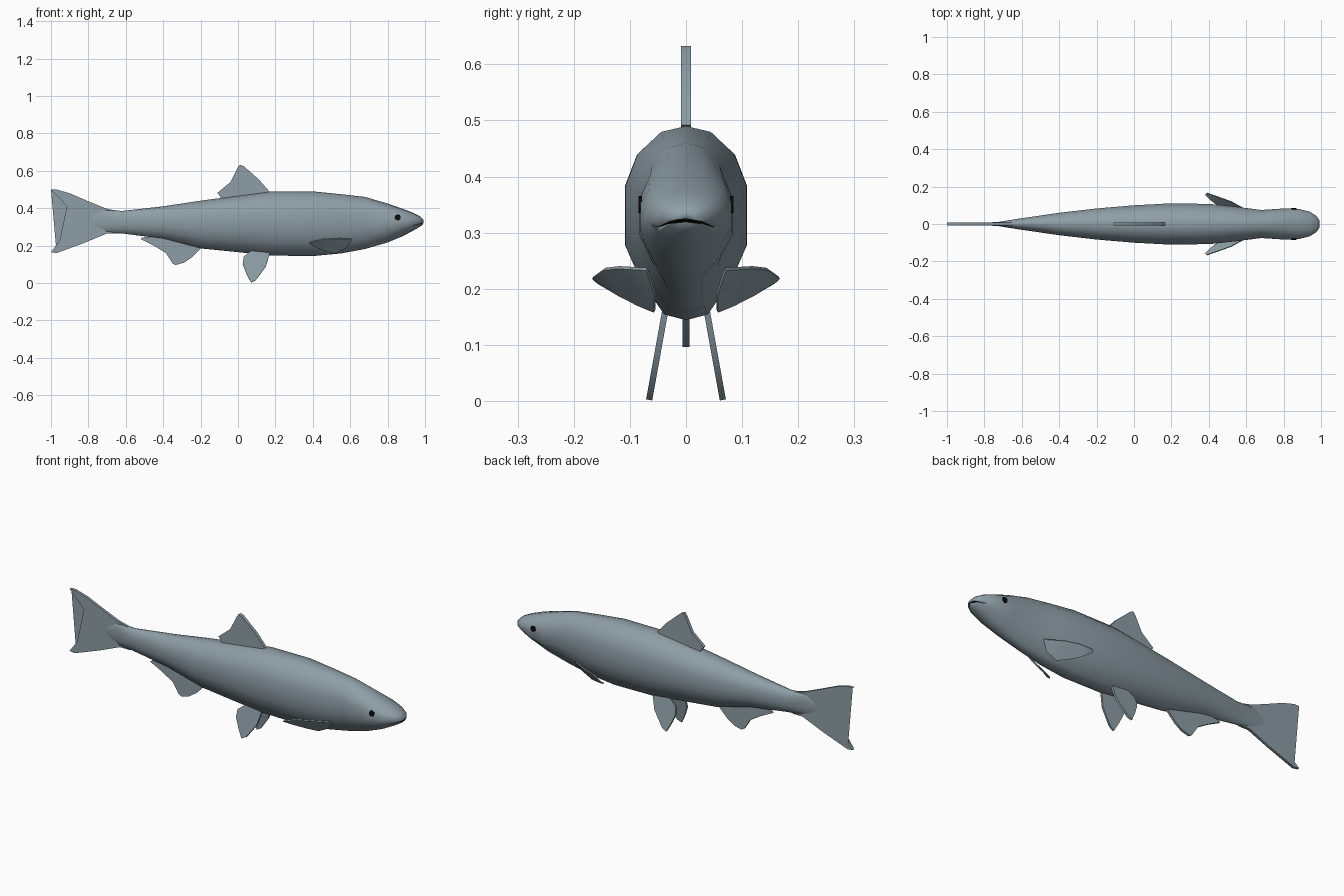
import bpy
import bmesh
from mathutils import Vector
from mathutils.bvhtree import BVHTree

cube = bpy.data.objects.get("Cube")
if cube:
    bpy.data.objects.remove(cube, do_unlink=True)


def make_material(name, rgb):
    mat = bpy.data.materials.new(name)
    mat.use_nodes = True
    mat.diffuse_color = (*rgb, 1)
    mat.node_tree.nodes["Principled BSDF"].inputs["Base Color"].default_value = (*rgb, 1)
    return mat


SKIN = make_material("blue grey skin", (0.27, 0.34, 0.38))
BLACK = make_material("black", (0.004, 0.004, 0.004))


def finish(name, bm, mat, angle=0.8):
    bmesh.ops.recalc_face_normals(bm, faces=bm.faces)
    mesh = bpy.data.meshes.new(name)
    bm.to_mesh(mesh)
    bm.free()
    mesh.materials.append(mat)
    obj = bpy.data.objects.new(name, mesh)
    bpy.context.collection.objects.link(obj)
    bpy.ops.object.select_all(action="DESELECT")
    bpy.context.view_layer.objects.active = obj
    obj.select_set(True)
    bpy.ops.object.shade_smooth_by_angle(angle=angle)
    return obj


def slab(name, points, normal, thick, mat=SKIN):
    """Flat outline in space, thickened evenly along a direction."""
    bm = bmesh.new()
    offset = Vector(normal).normalized() * thick / 2
    sides = [[bm.verts.new(Vector(p) + offset * s) for p in points] for s in (1, -1)]
    caps = [bm.faces.new(sides[0]), bm.faces.new(sides[1][::-1])]
    n = len(points)
    for i in range(n):
        j = (i + 1) % n
        bm.faces.new((sides[0][i], sides[1][i], sides[1][j], sides[0][j]))
    bmesh.ops.triangulate(bm, faces=caps)
    return finish(name, bm, mat)


# Body: one cross-section lofted through stations (x, bottom, top, half width)
SECTION = [(0, 1), (.41, .94), (.8, .71), (1, .38), (1, -.23), (.76, -.58), (.36, -.94), (0, -1)]
STATIONS = [
    (-.8, .30, .36, .006), (-.72, .27, .395, .012), (-.62, .265, .385, .028),
    (-.4, .237, .41, .06), (-.2, .185, .44, .083), (0, .165, .467, .1),
    (.17, .147, .489, .109), (.4, .144, .49, .108), (.55, .158, .475, .092),
    (.68, .182, .46, .075), (.8, .217, .425, .083), (.88, .25, .397, .081),
    (.94, .282, .374, .066), (.975, .302, .356, .043), (.993, .317, .338, .018),
]
ring_shape = SECTION + [(-y, z) for y, z in SECTION[-2:0:-1]]
bm = bmesh.new()
rings = []
for x, low, high, half in STATIONS:
    mid, tall = (low + high) / 2, (high - low) / 2
    rings.append([bm.verts.new((x, y * half, mid + z * tall)) for y, z in ring_shape])
for a, b in zip(rings, rings[1:]):
    for i in range(len(a)):
        j = (i + 1) % len(a)
        bm.faces.new((a[i], a[j], b[j], b[i]))
bm.faces.new(rings[0])
bm.faces.new(rings[-1])
bm.normal_update()
surface = BVHTree.FromBMesh(bm)
body = finish("body", bm, SKIN, 1.2)

# Mouth: curved wedge cut into the snout, drooping at the corners
bm = bmesh.new()
edges = []
for y in (-.07, -.05, -.03, 0, .03, .05, .07):
    droop = 4.5 * y * y
    z, gap = .325 - droop, .005 - .04 * abs(y)
    edges.append([bm.verts.new(p) for p in (
        (.962 - 6 * y * y, y, z - .004), (1.03, y, z + gap), (1.03, y, z - gap - .003))])
for a, b in zip(edges, edges[1:]):
    for i in range(3):
        j = (i + 1) % 3
        bm.faces.new((a[i], a[j], b[j], b[i]))
bm.faces.new(edges[0])
bm.faces.new(edges[-1])
cutter = finish("mouth_cutter", bm, BLACK)
cutter.hide_render = True
cutter.hide_viewport = True
body.data.materials.append(BLACK)
cut = body.modifiers.new("mouth", "BOOLEAN")
cut.operation = "DIFFERENCE"
cut.solver = "EXACT"
cut.material_mode = "TRANSFER"
cut.object = cutter


# Centre fins, outlined as (x, z)
def centre_fin(name, outline, thick):
    slab(name, [(x, 0, z) for x, z in outline], (0, 1, 0), thick)


centre_fin("dorsal_fin", [(-.11, .482), (-.04, .54), (0, .62), (.01, .633), (.03, .625),
                          (.11, .555), (.165, .492), (.12, .46), (-.08, .44)], .018)
centre_fin("tail_fin", [(-.64, .383), (-.71, .4), (-.8, .437), (-.9, .48), (-.97, .5),
                        (-1, .5), (-.97, .47), (-.9, .395), (-.85, .33), (-.9, .27),
                        (-.96, .2), (-1, .165), (-.97, .16), (-.82, .215), (-.7, .265),
                        (-.64, .265)], .014)
centre_fin("anal_fin", [(-.2, .185), (-.25, .135), (-.29, .108), (-.335, .096), (-.35, .105),
                        (-.385, .16), (-.45, .2), (-.52, .235), (-.51, .244), (-.4, .25),
                        (-.22, .2)], .012)

# Paired fins and eyes, repeated on both sides
PELVIC = [(.17, .162), (.15, .09), (.095, .015), (.07, .002), (.045, .05), (.025, .1),
          (.03, .14), (.08, .18)]
PECTORAL = [(.61, .07, .235), (.52, .12, .238), (.45, .145, .235), (.39, .166, .22),
            (.38, .157, .212), (.42, .12, .19), (.47, .085, .172), (.52, .056, .16),
            (.58, .055, .19)]
for side, s in (("left", 1), ("right", -1)):
    slab(side + "_pelvic_fin",
         [(x, s * (.066 - z * .18), z) for x, z in PELVIC], (0, s, .18), .011)
    slab(side + "_pectoral_fin",
         [(x, s * y, z) for x, y, z in PECTORAL], (.25, s * .5, -.8), .006)

    hit, normal, _, _ = surface.ray_cast(Vector((.855, s, .35)), Vector((0, -s, 0)))
    if normal.y * s < 0:
        normal = -normal
    bm = bmesh.new()
    bmesh.ops.create_cone(bm, cap_ends=True, segments=10, radius1=.016, radius2=.015, depth=.006)
    bm.transform(normal.to_track_quat("Z", "Y").to_matrix().to_4x4())
    bmesh.ops.translate(bm, vec=hit, verts=bm.verts)
    finish(side + "_eye", bm, BLACK, .5)
